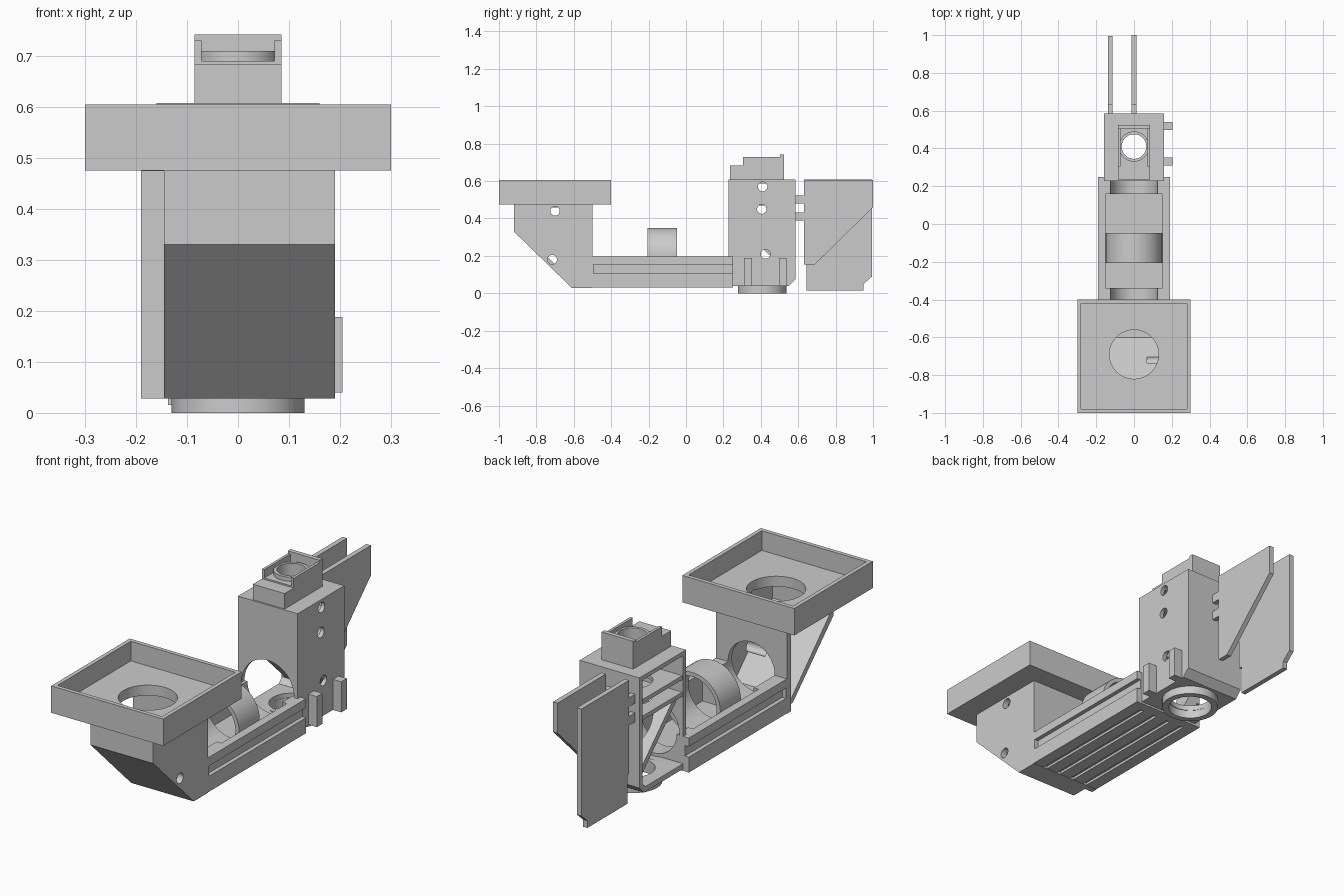
import bpy, bmesh, math
from mathutils import Matrix, Vector

if "Cube" in bpy.data.objects:
    bpy.data.objects.remove(bpy.data.objects["Cube"], do_unlink=True)

grey = bpy.data.materials.new("plain grey")
grey.use_nodes = True
grey.diffuse_color = (0.6, 0.6, 0.6, 1)
grey.node_tree.nodes["Principled BSDF"].inputs["Base Color"].default_value = (0.6, 0.6, 0.6, 1)


def add(name, bm):
    bmesh.ops.recalc_face_normals(bm, faces=bm.faces)
    mesh = bpy.data.meshes.new(name)
    bm.to_mesh(mesh)
    bm.free()
    mesh.materials.append(grey)
    obj = bpy.data.objects.new(name, mesh)
    bpy.context.collection.objects.link(obj)
    return obj


def prism(name, profile, x0, x1):
    """Extrude a (y, z) outline along x."""
    bm = bmesh.new()
    face = bm.faces.new([bm.verts.new((x0, y, z)) for y, z in profile])
    new = bmesh.ops.extrude_face_region(bm, geom=[face])["geom"]
    bmesh.ops.translate(bm, verts=[v for v in new if isinstance(v, bmesh.types.BMVert)],
                        vec=(x1 - x0, 0, 0))
    return add(name, bm)


def block(name, x0, x1, y0, y1, z0, z1):
    return prism(name, [(y0, z0), (y1, z0), (y1, z1), (y0, z1)], x0, x1)


def cylinder(name, center, radius, length, axis):
    bm = bmesh.new()
    turn = Vector((0, 0, 1)).rotation_difference(Vector([a == axis for a in "xyz"]))
    bmesh.ops.create_cone(bm, cap_ends=True, segments=48, radius1=radius, radius2=radius,
                          depth=length,
                          matrix=Matrix.Translation(center) @ turn.to_matrix().to_4x4())
    return add(name, bm)


def cut(obj, *cutters):
    """Subtract the cutters, bake the result and discard them."""
    for c in cutters:
        c.hide_render = True
        mod = obj.modifiers.new("cut", "BOOLEAN")
        mod.operation, mod.solver, mod.object = "DIFFERENCE", "EXACT", c
    bpy.context.view_layer.update()
    graph = bpy.context.evaluated_depsgraph_get()
    mesh = bpy.data.meshes.new_from_object(obj.evaluated_get(graph))
    obj.modifiers.clear()
    obj.data = mesh
    for c in cutters:
        bpy.data.objects.remove(c, do_unlink=True)
    return obj


def tube(name, center, outer, inner, length, axis):
    return cut(cylinder(name, center, outer, length, axis),
               cylinder("bore", center, inner, length + 0.1, axis))


AXIS_Z = 0.2       # height of the optical axis
BOX_Y = 0.41       # centre of the upright box

# Square tray with a round window
cut(block("tray", -0.3, 0.3, -1, -0.4, 0.475, 0.605),
    block("tray_pocket", -0.28, 0.28, -0.98, -0.42, 0.51, 0.7),
    cylinder("tray_window", (0, -0.69, 0.5), 0.13, 0.3, "z"))

# Mirror housing, open on the right side
cut(prism("mirror_housing", [(-0.92, 0.478), (-0.92, 0.33), (-0.61, 0.028),
                             (-0.5, 0.028), (-0.5, 0.478)], -0.19, 0.19),
    prism("housing_cavity", [(-0.89, 0.46), (-0.89, 0.345), (-0.6, 0.055),
                             (-0.53, 0.055), (-0.53, 0.46)], -0.3, 0.16),
    block("side_trim", -0.3, -0.145, -1, -0.53, 0, 0.474),
    cylinder("housing_window", (0, -0.69, 0.47), 0.13, 0.1, "z"),
    cylinder("housing_port", (0, -0.515, AXIS_Z), 0.125, 0.06, "y"),
    *[cylinder("screw_hole", (0.17, y, z), 0.025, 0.2, "x")
      for y, z in ((-0.7, 0.44), (-0.715, 0.18))])

# Rail with a lens channel, side slots and bottom grooves
rail_cuts = [block("channel", -0.15, 0.15, -0.34, 0.16, 0.06, 0.4),
             cylinder("saddle", (0, -0.12, AXIS_Z), 0.125, 0.9, "y")]
for s in (-1, 1):
    a, b = sorted((s * 0.17, s * 0.3))
    rail_cuts.append(block("side_slot", a, b, -0.495, 0.3, 0.105, 0.155))
for x in (-0.12, -0.04, 0.04, 0.12):
    rail_cuts.append(block("groove", x - 0.01, x + 0.01, -0.5, 0.2, 0, 0.042))
cut(block("rail", -0.19, 0.19, -0.502, 0.25, 0.03, 0.197), *rail_cuts)

# Lens ring
tube("lens_ring", (0, -0.127, AXIS_Z), 0.15, 0.13, 0.157, "y")

# Upright box, open on the right side
cut(prism("upright_box", [(0.228, 0.04), (0.55, 0.04), (0.585, 0.075),
                          (0.585, 0.608), (0.228, 0.608)], -0.16, 0.16),
    prism("box_cavity", [(0.25, 0.065), (0.54, 0.065), (0.563, 0.09),
                         (0.563, 0.588), (0.25, 0.588)], -0.3, 0.14),
    cylinder("front_port", (0, 0.24, AXIS_Z), 0.14, 0.1, "y"),
    cylinder("bottom_port", (0, BOX_Y, 0.05), 0.1, 0.1, "z"),
    cylinder("top_port", (0, BOX_Y, 0.6), 0.065, 0.1, "z"),
    *[cylinder("screw_hole", (0.17, y, z), 0.025, 0.2, "x")
      for y, z in ((0.41, 0.57), (0.405, 0.45), (0.425, 0.21))])

# Shelves and slanted splitter frame inside the box
for name, z in (("upper_shelf", 0.47), ("lower_shelf", 0.39)):
    cut(block(name, -0.155, 0.145, 0.245, 0.57, z, z + 0.02),
        cylinder("shelf_hole", (0, BOX_Y, z), 0.09, 0.1, "z"))
cut(prism("splitter_frame", [(0.565, 0.09), (0.565, 0.13), (0.285, 0.4), (0.245, 0.4)],
          -0.14, 0.145),
    cylinder("splitter_hole", (0, BOX_Y, 0.25), 0.09, 0.6, "z"))

# Bottom collar
tube("bottom_collar", (0, 0.407, 0.022), 0.13, 0.1, 0.044, "z")

# Stepped mount on top, with a slot open to the front
cut(prism("top_mount", [(0.235, 0.6), (0.525, 0.6), (0.525, 0.742), (0.503, 0.742),
                        (0.503, 0.73), (0.305, 0.73), (0.305, 0.683), (0.235, 0.683)],
          -0.085, 0.085),
    block("mount_slot", -0.072, 0.072, 0.28, 0.503, 0.69, 0.8),
    cylinder("mount_bore", (0, BOX_Y, 0.65), 0.065, 0.3, "z"))
tube("mount_tube", (0, BOX_Y, 0.665), 0.08, 0.065, 0.09, "z")

# Side tabs on the left of the box
for name, y in (("front_tab", 0.31), ("back_tab", 0.497)):
    block(name, 0.155, 0.205, y, y + 0.043, 0.04, 0.188)

# Rear plates, each joined to the box by two pegs
prism("long_rear_plate", [(0.645, 0.015), (0.95, 0.015), (0.95, 0.05), (0.995, 0.09),
                          (0.995, 0.608), (0.63, 0.608), (0.63, 0.155), (0.645, 0.155)],
      -0.137, -0.113)
prism("short_rear_plate", [(0.63, 0.155), (0.69, 0.155), (1, 0.46), (1, 0.605), (0.63, 0.605)],
      -0.012, 0.012)
for side, x in (("long", -0.125), ("short", 0)):
    for level, z in (("lower", 0.39), ("upper", 0.48)):
        block(f"{side}_plate_{level}_peg", x - 0.012, x + 0.012, 0.575, 0.64, z, z + 0.043)

# Smooth the round walls, keep the edges sharp
bpy.ops.object.select_all(action="DESELECT")
for obj in bpy.context.collection.objects:
    if obj.type == "MESH" and grey.name in obj.data.materials:
        obj.select_set(True)
        bpy.context.view_layer.objects.active = obj
bpy.ops.object.shade_smooth_by_angle(angle=math.radians(30))
